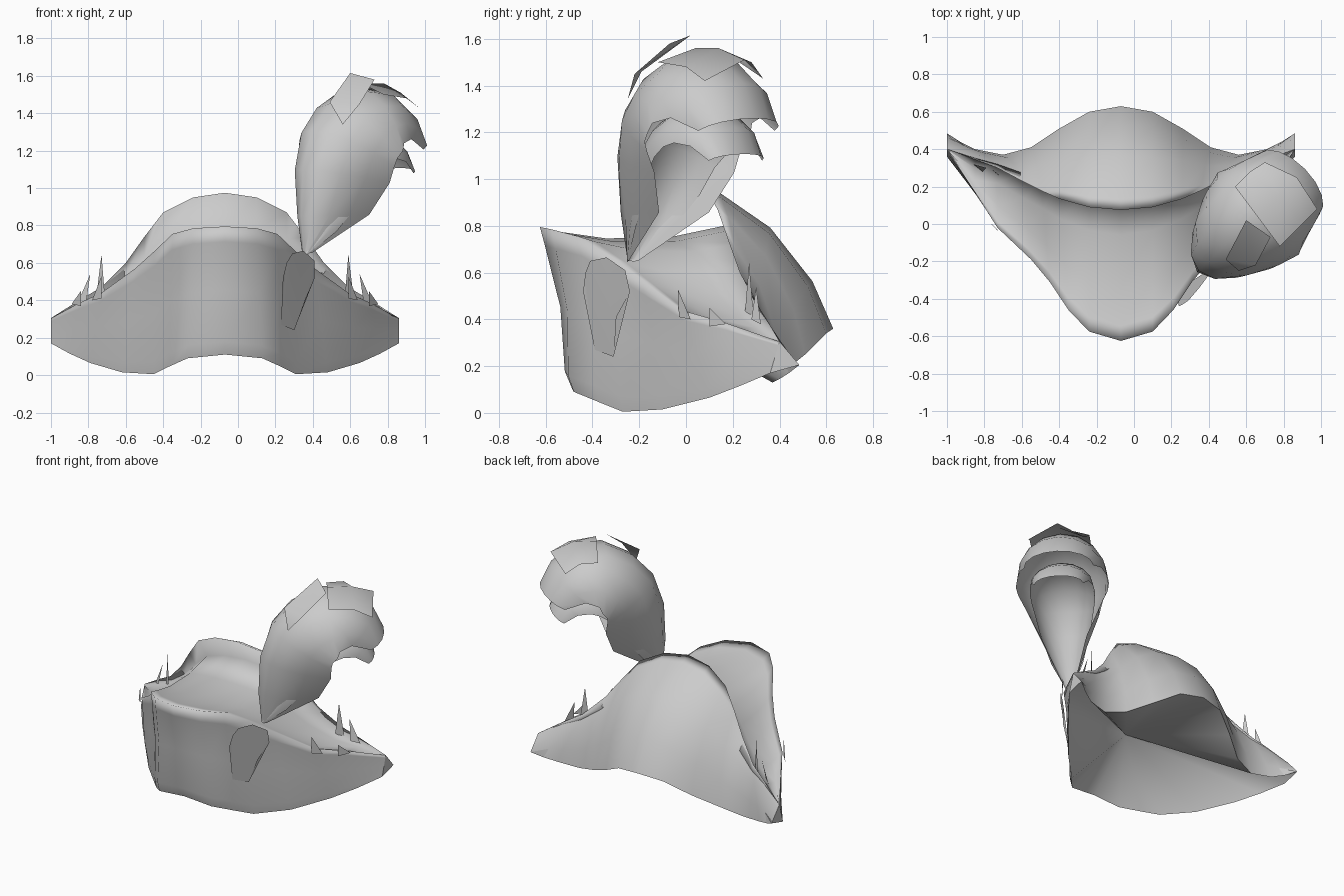
import bpy, bmesh, math
from mathutils import Vector

if "Cube" in bpy.data.objects:
    bpy.data.objects.remove(bpy.data.objects["Cube"])

CX = -0.07  # mirror plane of the hat
grey = bpy.data.materials.new("plain grey")
grey.diffuse_color = (0.6, 0.6, 0.6, 1)
grey.use_nodes = True
grey.node_tree.nodes["Principled BSDF"].inputs["Base Color"].default_value = grey.diffuse_color


def finish(name, bm, angle=50):
    bmesh.ops.remove_doubles(bm, verts=bm.verts, dist=0.0008)
    bmesh.ops.recalc_face_normals(bm, faces=bm.faces)
    me = bpy.data.meshes.new(name)
    bm.to_mesh(me)
    bm.free()
    me.materials.append(grey)
    ob = bpy.data.objects.new(name, me)
    bpy.context.collection.objects.link(ob)
    bpy.ops.object.select_all(action='DESELECT')
    ob.select_set(True)
    bpy.context.view_layer.objects.active = ob
    bpy.ops.object.shade_smooth_by_angle(angle=math.radians(angle))
    return ob


def loft(bm, rows):
    grid = [[bm.verts.new(p) for p in r] for r in rows]
    for a, b in zip(grid, grid[1:]):
        for i in range(len(a) - 1):
            bm.faces.new((a[i], a[i + 1], b[i + 1], b[i]))


def both(half):
    """Half a row, from the middle outwards, mirrored to a full row."""
    left = [Vector((CX - x, y, z)) for x, y, z in reversed(half[1:])]
    return left + [Vector((CX + x, y, z)) for x, y, z in half]


def mix(a, b, t):
    return [p.lerp(q, t) for p, q in zip(a, b)]


# Hat edges, from the middle to the wing tip
front_rim = both([(0, -.625, .795), (.17, -.575, .785), (.28, -.46, .755), (.38, -.31, .66),
                  (.48, -.19, .57), (.66, -.02, .44), (.78, .17, .385), (.93, .4, .305)])
front_base = both([(0, -.49, .11), (.2, -.48, .09), (.3, -.37, .045), (.38, -.27, .005),
                   (.55, -.1, .015), (.72, .1, .065), (.83, .23, .115), (.93, .36, .17)])
back_rim = both([(0, .075, .975), (.17, .09, .95), (.33, .135, .87), (.43, .18, .74),
                 (.53, .23, .6), (.66, .3, .47), (.78, .345, .4), (.93, .4, .305)])
back_base = both([(0, .63, .36), (.17, .6, .34), (.33, .51, .25), (.48, .41, .17),
                  (.63, .37, .13), (.78, .4, .145), (.86, .44, .17), (.93, .485, .205)])


def lift(p):
    return min(1, max(0, (p.z - .36) / .6))


# Hat body: front wall, crown tucked under the back sheet, leaning back sheet
bm = bmesh.new()
rows = []
for t, push in ((1, 0), (.9, -.015), (.5, .02), (.12, .006), (0, 0)):
    rows.append([p + Vector((0, push * lift(r), 0))
                 for p, r in zip(mix(front_rim, front_base, t), back_rim)])
tuck = [p + Vector((0, .11, -.17)) * lift(p) for p in back_rim]
for t in (.1, .35, .7):
    rows.append([p - Vector((0, 0, .13 * t * (1 - t) * lift(r) + .1 * t * (1 - t)))
                 for p, r in zip(mix(front_rim, tuck, t), back_rim)])
rows.append(tuck)
for t in (0, .08, .4, .75, 1):
    rows.append([p + Vector((0, .8, .8)) * (.33 * t * (1 - t) * lift(r))
                 for p, r in zip(mix(back_rim, back_base, t), back_rim)])
loft(bm, rows)
bmesh.ops.remove_doubles(bm, verts=bm.verts, dist=0.0008)
for i in (0, -1):  # small caps on the wing tips
    bm.faces.new([bm.verts.new(r[i]) for r in (front_base, front_rim, back_base)])
finish("hat_body", bm, 150)

# Hollow underside fanning from a raised middle point
bm = bmesh.new()
ring = front_base + back_base[::-1]
apex = bm.verts.new((CX, -.17, .43))
vs = [bm.verts.new(p) for p in ring]
for i in range(len(vs)):
    bm.faces.new((apex, vs[i], vs[(i + 1) % len(vs)]))
finish("underside", bm, 60)

# Plume: cupped vanes swept along an arching spine (reach, height, half width, cup)
spine = [(.01, .65, .03, 1), (-.01, .85, .15, 2.4), (0, 1.1, .24, 1.75),
         (.07, 1.31, .28, 1.4), (.2, 1.45, .3, 1.2), (.38, 1.54, .31, 1.12),
         (.57, 1.52, .3, 1), (.72, 1.41, .27, .85), (.79, 1.26, .23, .55)]


def vane(name, path):
    bm = bmesh.new()
    rows = []
    for i, (s, z, hw, cup) in enumerate(path):
        a, b = path[max(i - 1, 0)], path[min(i + 1, len(path) - 1)]
        tang = Vector((b[0] - a[0], b[1] - a[1])).normalized()
        row = []
        for k in range(-4, 5):
            ang = k / 4 * math.pi / 2
            side, curl = hw * math.sin(ang), cup * hw * (1 - math.cos(ang))
            reach = s + curl * tang.y
            row.append(Vector((.345 + .72 * reach + .7 * side,
                               -.25 + .69 * reach - .71 * side, z - curl * tang.x)))
        rows.append(row)
    loft(bm, rows)
    finish(name, bm)


vane("outer_plume", spine)
vane("inner_plume", [(s * .77 + .12 * min(1, (z - .65) / .4), .65 + (z - .65) * .75,
                      hw * .7, min(cup, 1.3) * .75) for s, z, hw, cup in spine])


def plate(name, pts):
    bm = bmesh.new()
    bm.faces.new([bm.verts.new(p) for p in pts])
    bmesh.ops.triangulate(bm, faces=bm.faces)
    finish(name, bm)


# Loose feather barbs
plate("top_barb", [(.6, .02, 1.615), (.73, -.07, 1.58), (.65, -.22, 1.45),
                   (.56, -.25, 1.34), (.49, -.19, 1.46)])
bm = bmesh.new()
loft(bm, [[Vector(p) for p in r] for r in (
    [(.78, -.12, 1.5), (.66, .04, 1.56), (.54, .2, 1.5)],
    [(.9, 0, 1.48), (.78, .14, 1.56), (.62, .28, 1.5)],
    [(.98, .08, 1.42), (.87, .25, 1.51), (.7, .33, 1.43)])])
finish("rear_barb", bm)

# Feather stem tab on the outside of the front brim
tab = [(.27, -.45, .6), (.3, -.43, .65), (.36, -.36, .665), (.42, -.28, .61),
       (.42, -.26, .52), (.37, -.32, .41), (.31, -.33, .24), (.24, -.41, .27),
       (.25, -.42, .42), (.25, -.46, .52)]
plate("stem_tab", [(x - .01, y + .02, z) for x, y, z in tab])

# Small torn spikes on both wings
spikes = [[(.64, .25, .4), (.69, .29, .4), (.66, .27, .645)],
          [(.74, .28, .4), (.79, .32, .38), (.72, .3, .54)],
          [(.66, -.03, .41), (.71, .02, .4), (.66, -.035, .53)],
          [(.77, .1, .37), (.82, .17, .38), (.77, .1, .45)]]
for n, tri in enumerate(spikes):
    for sgn, label in ((-1, "left"), (1, "right")):
        plate(f"{label}_spike_{n + 1}", [(CX + sgn * x, y, z) for x, y, z in tri])
